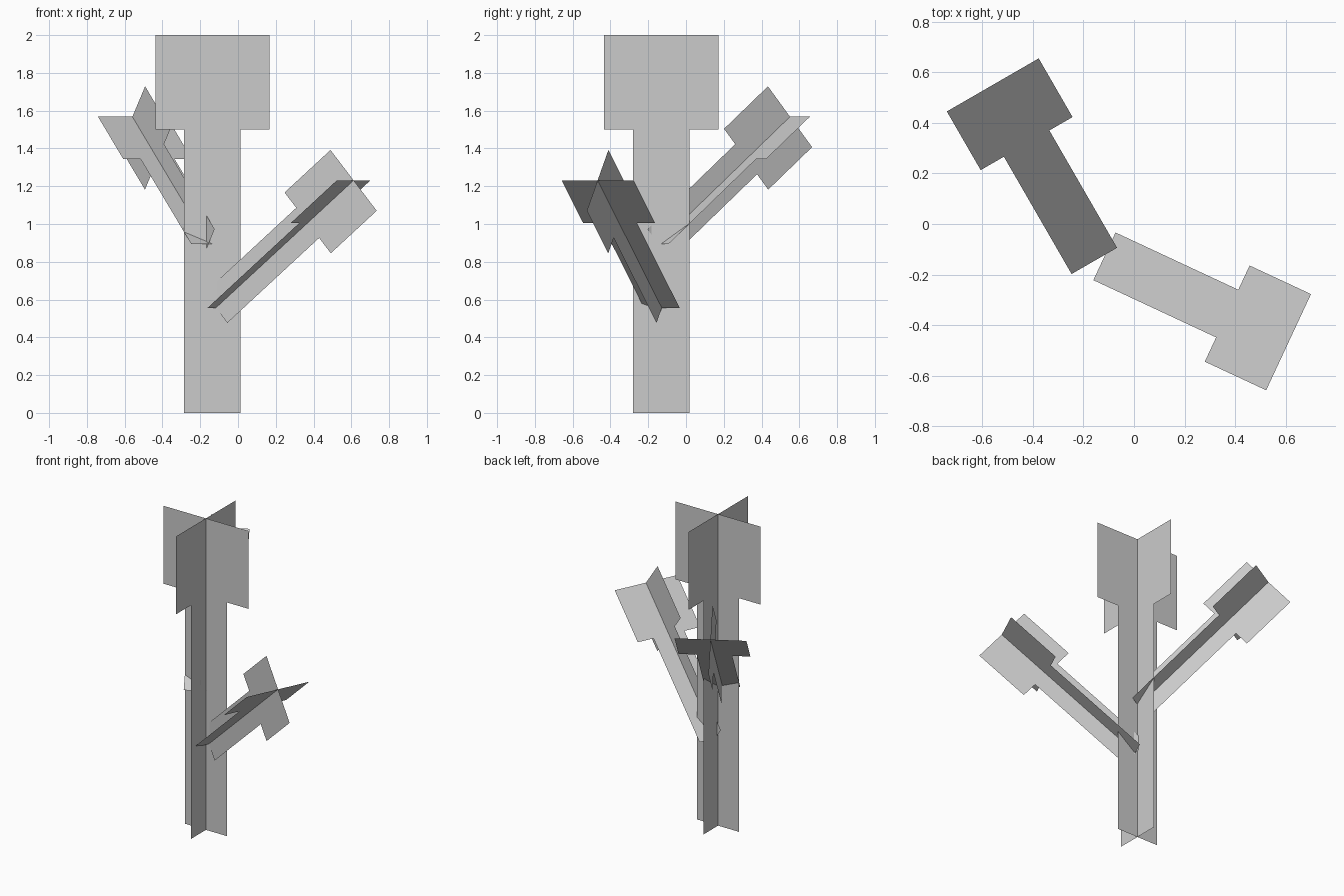
import bpy
import bmesh
from math import radians
from mathutils import Matrix, Vector

if "Cube" in bpy.data.objects:
    bpy.data.objects.remove(bpy.data.objects["Cube"])


def crossed_cards(name, base, stem, length, half_stem, half_tip, tip, azimuth=0, elevation=90):
    """Two T-shaped flat cards crossing at right angles along a shared axis."""
    z0 = length - tip
    right = [(half_stem, 0), (half_stem, z0), (half_tip, z0), (half_tip, length)]
    outline = right + [(-w, z) for w, z in reversed(right)]
    bm = bmesh.new()
    for turn in (0, 90):
        rot = Matrix.Rotation(radians(turn), 3, 'Z')
        bm.faces.new([bm.verts.new(rot @ Vector((w, 0, z))) for w, z in outline])
    mesh = bpy.data.meshes.new(name)
    bm.to_mesh(mesh)
    bm.free()
    obj = bpy.data.objects.new(name, mesh)
    bpy.context.collection.objects.link(obj)
    # Lean the axis from vertical, then swing it around the trunk
    obj.matrix_world = (Matrix.Translation(base)
                        @ Matrix.Rotation(radians(azimuth), 4, 'Z')
                        @ Matrix.Rotation(radians(90 - elevation), 4, 'Y'))
    return obj


# Upright trunk with wide top
crossed_cards("trunk", (-0.136, -0.131, 0), 1.5, 2.0, 0.149, 0.302, 0.5)

# Two smaller branches, same shape, rising at 40 degrees
for name, base, azimuth in (("front_right_branch", (-0.117, -0.128, 0.556), -25),
                            ("back_left_branch", (-0.157, -0.146, 0.893), 120)):
    crossed_cards(name, base, 0.7, 1.05, 0.104, 0.21, 0.35, azimuth, 40)
